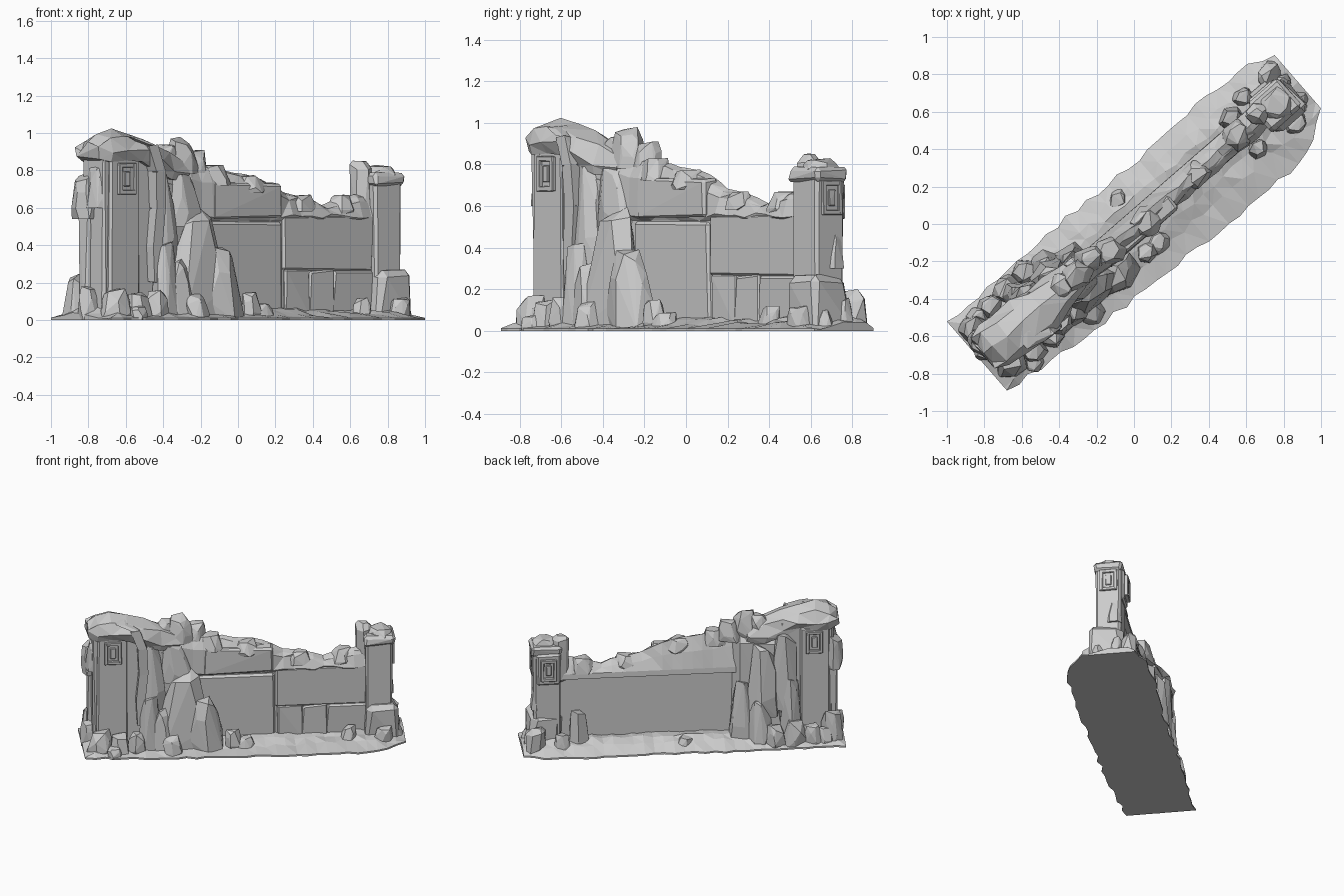
import bpy, bmesh, math, random
from mathutils import Matrix, Vector

if "Cube" in bpy.data.objects:
    bpy.data.objects.remove(bpy.data.objects["Cube"], do_unlink=True)

rng = random.Random(7)
TURN = Matrix.Rotation(math.radians(41), 4, 'Z')  # the wall runs diagonally

stone = bpy.data.materials.new("grey_stone")
stone.use_nodes = True
stone.diffuse_color = (0.6, 0.6, 0.6, 1)
stone.node_tree.nodes["Principled BSDF"].inputs["Base Color"].default_value = (0.6, 0.6, 0.6, 1)


def wobble(amount):
    return rng.uniform(-amount, amount)


def finish(name, bm):
    """Turn the part into place and make it an object."""
    bmesh.ops.recalc_face_normals(bm, faces=bm.faces)
    bm.transform(TURN)
    mesh = bpy.data.meshes.new(name)
    bm.to_mesh(mesh)
    bm.free()
    mesh.materials.append(stone)
    obj = bpy.data.objects.new(name, mesh)
    bpy.context.collection.objects.link(obj)
    return obj


def hull(name, points):
    bm = bmesh.new()
    for p in points:
        bm.verts.new(p)
    bmesh.ops.convex_hull(bm, input=bm.verts)
    loose = [v for v in bm.verts if not v.link_faces]
    bmesh.ops.delete(bm, geom=loose, context='VERTS')
    bmesh.ops.dissolve_limit(bm, angle_limit=0.06, verts=bm.verts, edges=bm.edges)
    return finish(name, bm)


def rock(name, u, v, low, half_u, half_v, high, taper=0.5):
    """Faceted boulder; a large taper makes a spire."""
    points = []
    spin = rng.random()
    lean = wobble(half_u * 0.25)
    for t in (0, 0.3, 0.7, 1):
        size = 1 - taper * t ** 1.6
        for k in range(6):
            a = (k + spin + wobble(0.3)) * math.tau / 6
            r = size * rng.uniform(0.85, 1.15)
            drop = rng.uniform(0, 0.22) * t if k else 0
            points.append((u + lean * t + math.cos(a) * half_u * r,
                           v + math.sin(a) * half_v * r,
                           low + (high - low) * (t - drop)))
    return hull(name, points)


def block(name, u0, u1, v0, v1, z0, z1, cut=0.012, rough=0.006):
    """Hewn stone with chipped corners."""
    points = []
    for u, du in ((u0, 1), (u1, -1)):
        for v, dv in ((v0, 1), (v1, -1)):
            for z, dz in ((z0, 1), (z1, -1)):
                c = cut * rng.uniform(0.5, 1.6)
                shift = Vector((wobble(rough), wobble(rough), wobble(rough) if z > 0 else 0))
                for step in ((0, c * dv, c * dz), (c * du, 0, c * dz), (c * du, c * dv, 0)):
                    points.append(Vector((u, v, z)) + Vector(step) + shift)
    return hull(name, points)


def loft(name, rings):
    bm = bmesh.new()
    rows = [[bm.verts.new(p) for p in ring] for ring in rings]
    for a, b in zip(rows, rows[1:]):
        for i in range(len(a)):
            j = (i + 1) % len(a)
            bm.faces.new((a[i], a[j], b[j], b[i]))
    bm.faces.new(rows[0])
    bm.faces.new(rows[-1])
    bmesh.ops.triangulate(bm, faces=bm.faces)
    return finish(name, bm)


def blend(table, u):
    """Values of a table at u, straight between its rows."""
    for a, b in zip(table, table[1:]):
        if u <= b[0]:
            t = (u - a[0]) / (b[0] - a[0])
            return [p + (q - p) * t for p, q in zip(a[1:], b[1:])]
    return table[-1][1:]


def window(name, u, v, z, along, half_w, half_h):
    """Raised square frame with a small panel in the middle."""
    bar, deep = 0.02, 0.015

    def slab(du, dz, w, h, depth):
        sides = (du - w, du + w, -depth, depth) if along == 'u' else (-depth, depth, du - w, du + w)
        block(name, u + sides[0], u + sides[1], v + sides[2], v + sides[3],
              z + dz - h, z + dz + h, 0.003, 0.001)
    for s in (-1, 1):
        slab(s * half_w, 0, bar * 0.6, half_h + bar * 0.6, deep)
        slab(0, s * half_h, half_w, bar * 0.6, deep)
    slab(0, 0, half_w * 0.4, half_h * 0.55, deep * 0.7)


# Ground: low ragged mound, cut straight at one end
outline = [(-1.097, -.226, .263), (-.76, -.266, .25), (-.3, -.3, .262), (.22, -.323, .249),
           (.63, -.346, .26), (.98, -.32, .25), (1.16, -.188, .188)]
rings = []
steps = 32
for i in range(steps + 1):
    u = -1.097 + 2.257 * i / steps
    front, back = blend(outline, u)
    if 0 < i < steps:
        front, back = front + wobble(.014), back + wobble(.014)
    ring = [(u, front, 0), (u, front, .012)]
    for v, z in ((-.2, .03), (-.12, .045), (0, .07), (.1, .08), (.17, .055)):
        end = 0.5 if i in (0, steps) else 1
        ring.append((u, v * (0.8 if i == steps else 1) + wobble(.015), z * end + wobble(.012)))
    rings.append(ring + [(u, back, .012), (u, back, 0)])
loft("ground", rings)

# Wall: thin lower panel, upper course with a ledge behind and a broken crest
crest = [(-.75, .9), (-.45, .87), (-.26, .83), (.13, .76), (.33, .68), (.6, .62), (.78, .67), (.95, .67)]
rings = []
for i in range(25):
    u = -.75 + 1.7 * i / 24
    top = blend(crest, u)[0] + wobble(.012)
    rise = top - .56
    w = wobble(.01)
    brow = -.075 if u < .28 else -.05
    rings.append([(u, -.06, .01), (u, -.065, .3), (u, -.062, .53), (u, -.08 + w, .555 + wobble(.012)),
                  (u, brow + w, .56 + rise * .65), (u, -.035 + wobble(.015), top - .015),
                  (u, w, top), (u, .03 + wobble(.01), .56 + rise * .55), (u, .062, .565),
                  (u, .065, .525), (u, .032, .52), (u, .035, .01)])
loft("wall", rings)

# Large hewn stones on the front of the wall
for u0, u1, z0, z1 in ((-.3, .25, .02, .53), (.25, .9, .26, .56), (.27, .45, .02, .27),
                       (.44, .62, .02, .265), (.61, .9, .02, .27), (-.25, .24, .545, .73)):
    lean = .015 if z0 > .5 else 0
    block("wall_stone", u0, u1, -.074 - lean, 0, z0, z1, .01)

# Crest stones
for u, v, low, size, high in ((-.52, 0, .78, .11, .94), (-.41, -.01, .78, .1, .98), (-.31, .01, .76, .09, .91),
                              (-.2, -.02, .72, .1, .83), (.05, -.03, .68, .1, .775),
                              (.42, -.02, .58, .09, .67), (.72, 0, .56, .09, .67)):
    rock("crest_stone", u, v, low, size, .08, high, .4)

# Tall tower: core, front and back pilasters
block("tall_tower_core", -1.03, -.66, -.09, .095, 0, .9)
for s in (-1, 1):
    block("tall_tower_pilaster", -1, -.79, s * .06 - .05, s * .06 + .05, 0, .86)
    window("tall_tower_window", -.89, s * .115, .755, 'u', .048, .072)
block("tall_tower_end_rib", -1.05, -.98, .02, .09, 0, .6)
rock("tall_tower_bulge", -1.03, .06, .54, .065, .08, .79, .25)
rock("tall_tower_bulge", -1.03, -.02, .6, .04, .07, .84, .3)

# Rugged crown running from the tower down into the wall
rings = []
for u, front, back, low, top in ((-1.065, -.09, .1, .87, .95), (-.99, -.13, .13, .85, 1.0),
                                 (-.9, -.14, .13, .85, 1.02), (-.78, -.15, .12, .85, 1.0),
                                 (-.67, -.14, .11, .8, .97), (-.55, -.11, .1, .75, .92),
                                 (-.42, -.08, .08, .74, .87)):
    ring = ((front * .85, low), (front, low + .05), (front * .75, top - .03), (0, top),
            (back * .7, top - .04), (back, low + .05), (back * .85, low))
    rings.append([(u + wobble(.01), v + wobble(.012), z + wobble(.01)) for v, z in ring])
loft("tall_tower_crown", rings)

# Rib of stone flowing from the crown down the front
path = [(-.84, -.11, .98), (-.74, -.14, .93), (-.69, -.145, .8), (-.68, -.135, .6),
        (-.7, -.13, .4), (-.69, -.13, .2)]
for a, b in zip(path, path[1:]):
    hull("flowing_rib", [(p[0] + du, p[1] + dv, p[2] + wobble(.01))
                         for p in (a, b) for du in (-.03, .035) for dv in (-.02, .05)])

# Cliff between the tower and the wall, front and back
block("cliff_core", -.7, -.33, -.085, .08, 0, .8, .05, .02)
for u, v, low, su, sv, high, taper in ((-.6, -.07, .3, .1, .08, .82, .35), (-.43, -.06, .5, .12, .07, .78, .4),
                                       (-.41, -.12, 0, .2, .1, .6, .5), (-.63, -.14, 0, .09, .07, .42, .4),
                                       (-.54, -.15, 0, .09, .08, .33, .5), (-.235, -.15, 0, .14, .1, .39, .55)):
    rock("front_cliff", u, v, low, su, sv, high, taper)
for u, v, low, su, sv, high, taper in ((-.68, .09, .25, .1, .08, .82, .3), (-.54, .09, .2, .12, .08, .75, .4),
                                       (-.39, .09, 0, .11, .08, .48, .6), (-.5, .14, 0, .1, .08, .34, .5),
                                       (-.72, .13, 0, .08, .08, .5, .4)):
    rock("back_cliff", u, v, low, su, sv, high, taper)

# Square tower at the low end
block("square_tower_core", .89, 1.075, -.1, .08, 0, .77)
block("square_tower_foot", .88, 1.11, -.14, .09, 0, .27, .03, .015)
block("square_tower_cap", .88, 1.09, -.115, .085, .72, .79, .015)
rock("square_tower_top", 1.0, -.02, .76, .1, .09, .83, .35)
block("square_tower_horn", .82, .94, -.05, .07, .5, .86, .03, .012)
block("square_tower_bracket", .89, 1.06, .02, .1, .5, .74, .015)
window("square_tower_window", .975, .105, .62, 'u', .045, .07)
window("square_tower_window", 1.075, -.01, .64, 'v', .05, .07)
rock("square_tower_lump", 1.06, .03, .3, .04, .05, .5)

# Boulders around the foot
for u, v, size, high in ((-1.02, .14, .085, .25), (-1.03, .02, .075, .18), (-.98, -.13, .09, .17),
                         (-.84, -.16, .075, .15), (-.72, -.17, .07, .16), (-.47, -.21, .075, .14),
                         (-.88, -.21, .06, .08), (-.04, -.16, .065, .15), (.03, -.16, .07, .09),
                         (.76, -.13, .06, .12), (1.0, -.16, .07, .12), (1.1, -.08, .06, .1)):
    rock("front_boulder", u, v, 0, size, size * .85, high, .3)
for u, v, size, high in ((-.61, .19, .08, .17), (-.74, .18, .085, .2), (-.87, .17, .075, .15),
                         (-.96, .17, .07, .13), (.03, .155, .06, .09), (.76, .08, .075, .3),
                         (.88, .13, .06, .14), (1.09, .05, .06, .16)):
    rock("back_boulder", u, v, 0, size, size * .85, high, .3)
block("end_boulder", 1.0, 1.13, .08, .185, 0, .19, .03, .012)
